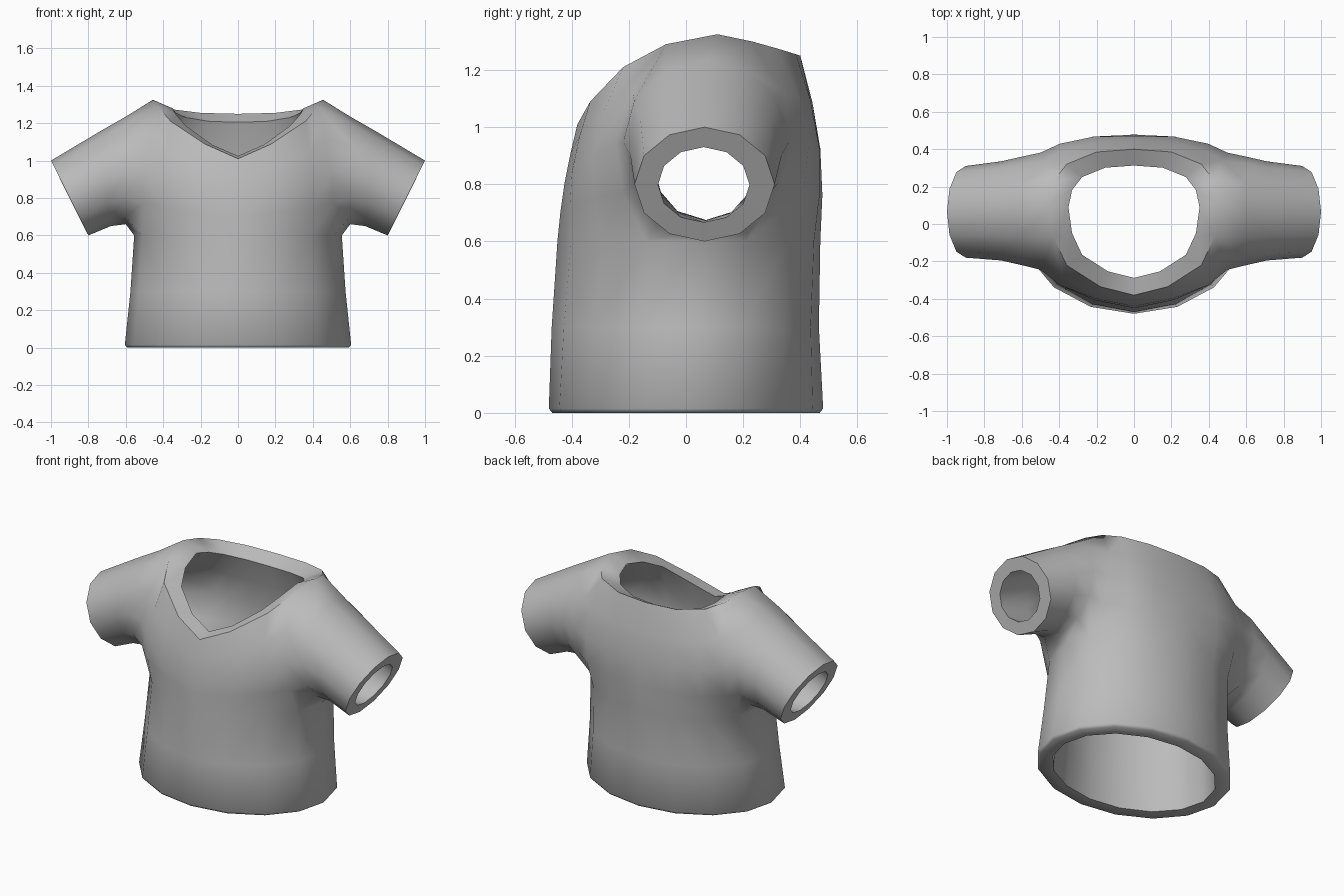
import bpy
import bmesh
from math import sin, cos, pi, radians

if "Cube" in bpy.data.objects:
    bpy.data.objects.remove(bpy.data.objects["Cube"])

COLS = 8        # body columns on one half, front to back
SIDES = 12      # sides of the sleeve
WALL = 0.09     # cloth thickness

# Body rings: height, half width, front depth, back depth
BODY = [(0.015, 0.605, 0.48, 0.48), (0.3, 0.575, 0.47, 0.465), (0.6, 0.555, 0.45, 0.47)]
# Neckline from the point of the V over the shoulder to the nape
NECK = [(0, -0.38, 1.01), (0.18, -0.335, 1.09), (0.36, -0.22, 1.21), (0.43, -0.07, 1.29),
        (0.455, 0.11, 1.325), (0.43, 0.23, 1.30), (0.36, 0.32, 1.275), (0.2, 0.385, 1.255), (0, 0.4, 1.25)]
# How far each column swells between armpit and neckline
SWELL = [0.01, 0.03, 0.07, 0.14, 0, 0.16, 0.09, 0.05, 0.035]
# Sleeve rings: top x, top z, bottom x, bottom z, middle y, half depth
SLEEVE = [(0.6, 1.235, 0.6, 0.66, 0.07, 0.29),
          (0.74, 1.155, 0.68, 0.65, 0.07, 0.265),
          (1.0, 1.0, 0.8, 0.6, 0.065, 0.245)]
SLEEVE_LINING = [(0.56, 1.14, 0.58, 0.675, 0.07, 0.2),
                 (0.71, 1.07, 0.69, 0.672, 0.065, 0.18),
                 (0.965, 0.93, 0.835, 0.667, 0.062, 0.16)]

bm = bmesh.new()


def strip(a, b, closed=False):
    """Join two rows of vertices with quads."""
    n = len(a)
    for i in range(n if closed else n - 1):
        j = (i + 1) % n
        bm.faces.new((a[i], a[j], b[j], b[i]))


def body_ring(z, width, front, back, inset):
    row = []
    for i in range(COLS + 1):
        s, c = sin(pi * i / COLS), cos(pi * i / COLS)
        depth = (front if c > 0 else back) - inset
        y = -c * depth + 0.06 * s * z
        row.append(bm.verts.new(((width - inset) * s, y, z)))
    return row


def neck_ring(inset):
    row = []
    for i, (x, y, z) in enumerate(NECK):
        if inset:
            x, y = x * 0.77, 0.02 + (y - 0.02) * 0.77
            z += 0.015 - 0.06 * min(1, i / 3)
        row.append(bm.verts.new((x, y, z)))
    return row


def layer(inset, sleeve):
    """Half of one cloth surface; returns its hem, neckline and cuff rows."""
    if inset:
        rows = [body_ring(0, *BODY[0][1:], inset)]
    else:
        rows = [body_ring(0, *BODY[0][1:], 0.012)]
        rows.append(body_ring(*BODY[0], 0))
    rows += [body_ring(*ring, inset) for ring in BODY[1:]]
    for a, b in zip(rows, rows[1:]):
        strip(a, b)
    armpit, neck = rows[-1], neck_ring(inset)

    # Chest and back panels leave an opening for the sleeve at the side
    side = COLS // 2
    panels = [armpit]
    for k in (1, 2, 3):
        t = k / 4
        row = []
        for i in range(COLS + 1):
            if i == side:
                row.append(None)
                continue
            p = armpit[i].co.lerp(neck[i].co, t)
            p.y += SWELL[i] * sin(pi * t) * (-1 if i < side else 1)
            p.x += 0.03 * sin(pi * t) * sin(pi * i / COLS)
            row.append(bm.verts.new(p))
        panels.append(row)
    panels.append(neck)
    for a, b in zip(panels, panels[1:]):
        strip(a[:side], b[:side])
        strip(a[side + 1:], b[side + 1:])

    # Sleeve tube grows from the opening
    front = [row[side - 1] for row in panels]
    rear = [row[side + 1] for row in panels]
    loop = [neck[side]] + front[::-1] + [armpit[side]] + rear
    for tx, tz, bx, bz, yc, yr in sleeve:
        cx, cz, hx, hz = (tx + bx) / 2, (tz + bz) / 2, (tx - bx) / 2, (tz - bz) / 2
        ring = []
        for j in range(SIDES):
            c, s = cos(2 * pi * j / SIDES), sin(2 * pi * j / SIDES)
            ring.append(bm.verts.new((cx + hx * c, yc - yr * s, cz + hz * c)))
        strip(loop, ring, True)
        loop = ring
    return rows[0], neck, loop


# Outer and lining surfaces, joined at hem, neckline and cuff
outer, lining = layer(0, SLEEVE), layer(WALL, SLEEVE_LINING)
for k in range(3):
    strip(outer[k], lining[k], k == 2)
bmesh.ops.mirror(bm, geom=bm.verts[:] + bm.edges[:] + bm.faces[:], axis='X', merge_dist=0.001)
bmesh.ops.remove_doubles(bm, verts=bm.verts[:], dist=0.0005)
bmesh.ops.recalc_face_normals(bm, faces=bm.faces[:])

mesh = bpy.data.meshes.new("shirt")
bm.to_mesh(mesh)
bm.free()
shirt = bpy.data.objects.new("shirt", mesh)
bpy.context.collection.objects.link(shirt)

# Plain grey cloth
cloth = bpy.data.materials.new("grey_cloth")
cloth.use_nodes = True
cloth.diffuse_color = (0.5, 0.5, 0.5, 1)
cloth.node_tree.nodes["Principled BSDF"].inputs["Base Color"].default_value = (0.5, 0.5, 0.5, 1)
mesh.materials.append(cloth)

bpy.ops.object.select_all(action='DESELECT')
shirt.select_set(True)
bpy.context.view_layer.objects.active = shirt
bpy.ops.object.shade_smooth_by_angle(angle=radians(62))
